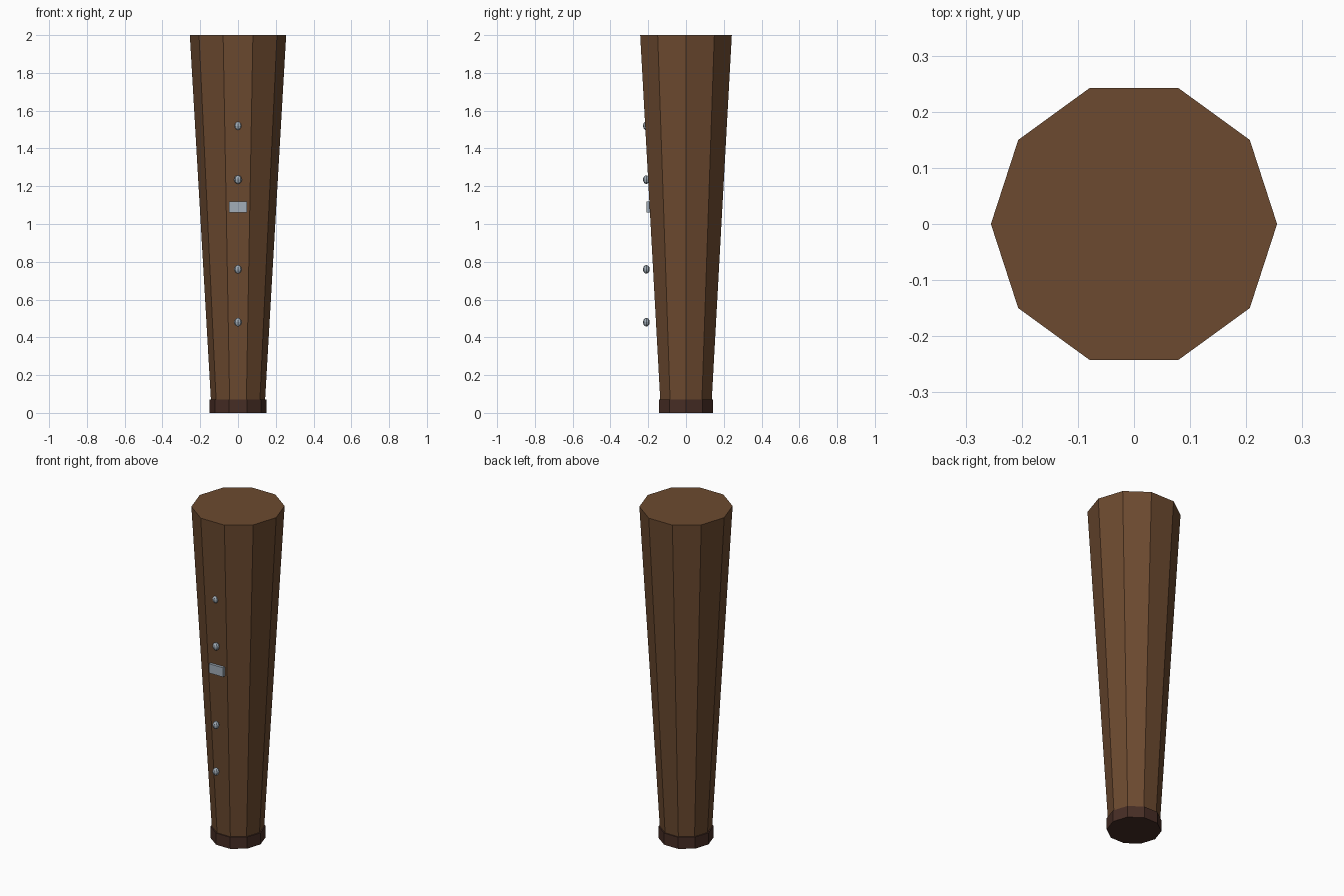
import bpy
from math import pi

cube = bpy.data.objects.get("Cube")
if cube:
    bpy.data.objects.remove(cube, do_unlink=True)


def material(name, rgb):
    mat = bpy.data.materials.new(name)
    mat.use_nodes = True
    mat.diffuse_color = (*rgb, 1)
    mat.node_tree.nodes["Principled BSDF"].inputs["Base Color"].default_value = (*rgb, 1)
    return mat


wood = material("brown wood", (0.15, 0.068, 0.029))
dark_wood = material("dark wood", (0.062, 0.026, 0.018))
steel = material("blue grey steel", (0.36, 0.42, 0.48))


def finish(name, mat):
    obj = bpy.context.object
    obj.name = name
    obj.data.materials.append(mat)
    bpy.ops.object.transform_apply(location=False, rotation=True, scale=True)
    return obj


def decagon(name, r_low, r_high, z_low, z_high, mat):
    # Ten-sided prism or taper with corners on the x axis
    bpy.ops.mesh.primitive_cone_add(
        vertices=10, radius1=r_low, radius2=r_high, depth=z_high - z_low,
        location=(0, 0, (z_low + z_high) / 2), rotation=(0, 0, pi / 2))
    finish(name, mat)


# Tapered leg and its foot
decagon("tapered_leg", 0.14, 0.255, 0.01, 2, wood)
decagon("foot", 0.15, 0.15, 0, 0.07, dark_wood)

# Plate on the front
bpy.ops.mesh.primitive_cube_add(size=1, location=(0, -0.2, 1.09))
bpy.context.object.scale = (0.095, 0.02, 0.056)
finish("front_plate", steel)

# Row of low-poly studs
for i, z in enumerate((0.48, 0.76, 1.235, 1.52)):
    bpy.ops.mesh.primitive_uv_sphere_add(
        segments=8, ring_count=6, radius=0.023, location=(0, -0.21, z))
    bpy.context.object.scale = (0.9, 0.78, 1)
    finish(f"stud_{i + 1}", steel)
